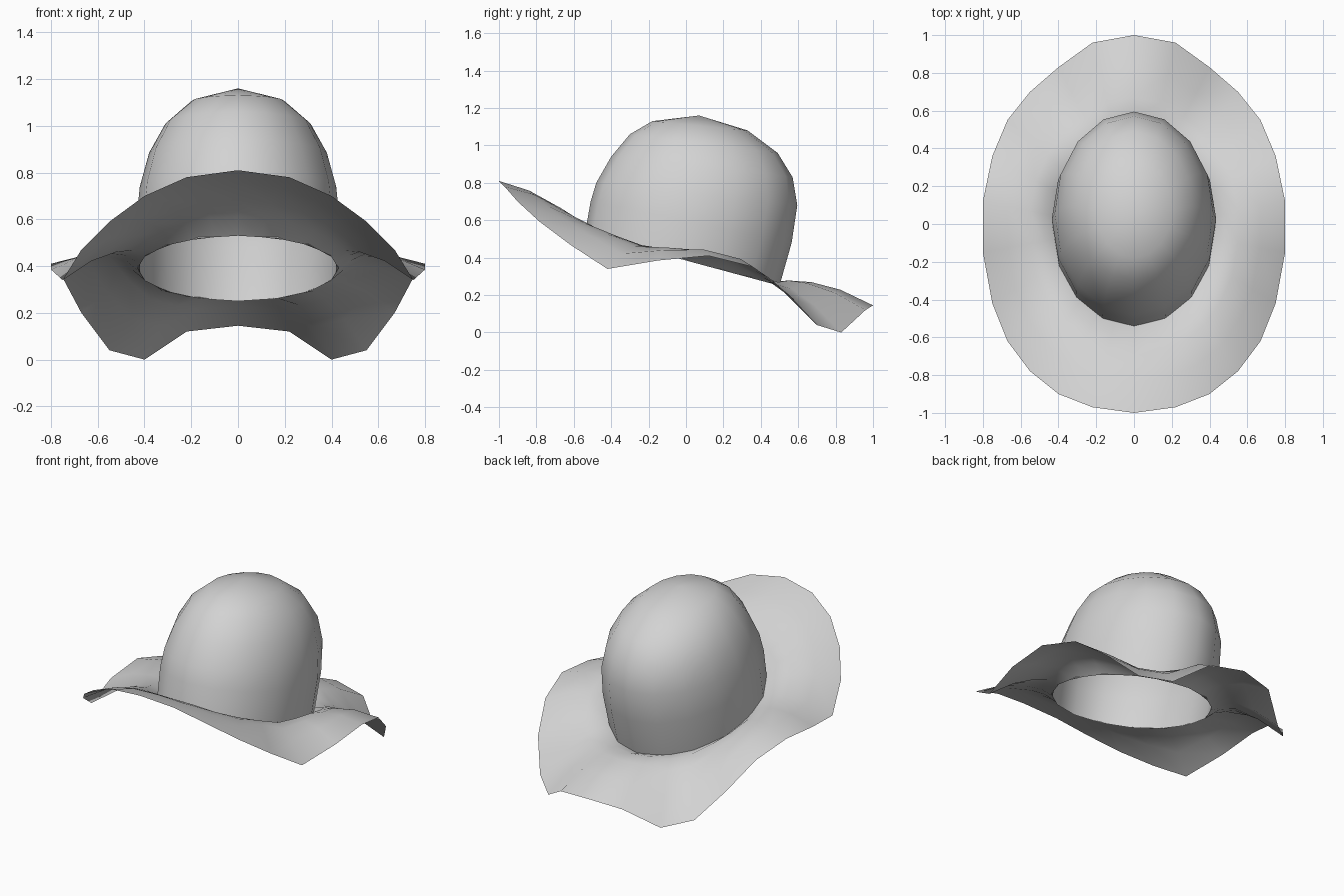
import bpy
import bmesh
from math import sin, cos, tau
from mathutils import Vector

cube = bpy.data.objects.get("Cube")
if cube:
    bpy.data.objects.remove(cube, do_unlink=True)

felt = bpy.data.materials.new("grey_felt")
felt.use_nodes = True
grey = (0.65, 0.65, 0.65, 1)
felt.diffuse_color = grey
felt.node_tree.nodes["Principled BSDF"].inputs["Base Color"].default_value = grey

SIDES = 16


def tilted_ring(front, rear, width):
    """Ellipse through a front and a rear (y, z) point, starting at the rear."""
    f, r = Vector((0, *front)), Vector((0, *rear))
    mid, half = (f + r) / 2, (r - f) / 2
    return [mid + half * cos(tau * i / SIDES) + Vector((width * sin(tau * i / SIDES), 0, 0))
            for i in range(SIDES)]


def skin(name, rings, apex=None):
    """Bridge closed rings into a single smooth sheet."""
    bm = bmesh.new()
    loops = [[bm.verts.new(p) for p in ring] for ring in rings]
    n = len(loops[0])
    for a, b in zip(loops, loops[1:]):
        for i in range(n):
            j = (i + 1) % n
            bm.faces.new((a[i], a[j], b[j], b[i]))
    if apex:
        tip = bm.verts.new(apex)
        for i in range(n):
            bm.faces.new((tip, loops[0][(i + 1) % n], loops[0][i]))
    for face in bm.faces:
        face.smooth = True
    mesh = bpy.data.meshes.new(name)
    bm.to_mesh(mesh)
    bm.free()
    mesh.materials.append(felt)
    obj = bpy.data.objects.new(name, mesh)
    bpy.context.collection.objects.link(obj)
    return obj


# Crown: domed shell leaning back, open underneath
opening = tilted_ring((-0.54, 0.53), (0.50, 0.25), 0.43)
crown_rings = [
    tilted_ring((-0.18, 1.13), (0.33, 1.08), 0.20),
    tilted_ring((-0.30, 1.06), (0.49, 0.96), 0.31),
    tilted_ring((-0.40, 0.94), (0.57, 0.83), 0.38),
    tilted_ring((-0.48, 0.80), (0.595, 0.68), 0.42),
    tilted_ring((-0.51, 0.70), (0.565, 0.48), 0.435),
    opening,
]
skin("crown", crown_rings, apex=(0, 0.07, 1.16))

# Brim: wavy edge, one half from rear to front, then mirrored
half_edge = [
    (0, 1, 0.145), (0.22, 0.96, 0.12), (0.40, 0.83, 0), (0.55, 0.70, 0.04),
    (0.67, 0.55, 0.20), (0.75, 0.36, 0.35), (0.80, 0.12, 0.41),
    (0.80, -0.15, 0.385), (0.75, -0.42, 0.34), (0.67, -0.62, 0.47),
    (0.55, -0.78, 0.59), (0.40, -0.90, 0.70), (0.22, -0.97, 0.78), (0, -1, 0.81),
]
edge = [Vector(p) for p in half_edge]
edge += [Vector((-p.x, p.y, p.z)) for p in edge[-2:0:-1]]

# Inner edge of the brim follows the crown opening
inner = []
for i in range(len(edge)):
    u = i * SIDES / len(edge)
    k = int(u)
    inner.append(opening[k].lerp(opening[(k + 1) % SIDES], u - k))

# Arched cross-section between the opening and the edge
arch = [(0, 0), (0.15, 0.042), (0.34, 0.055), (0.65, 0.047), (1, 0)]
skin("brim", [[a.lerp(b, t) + Vector((0, 0, lift)) for a, b in zip(inner, edge)]
              for t, lift in arch])
